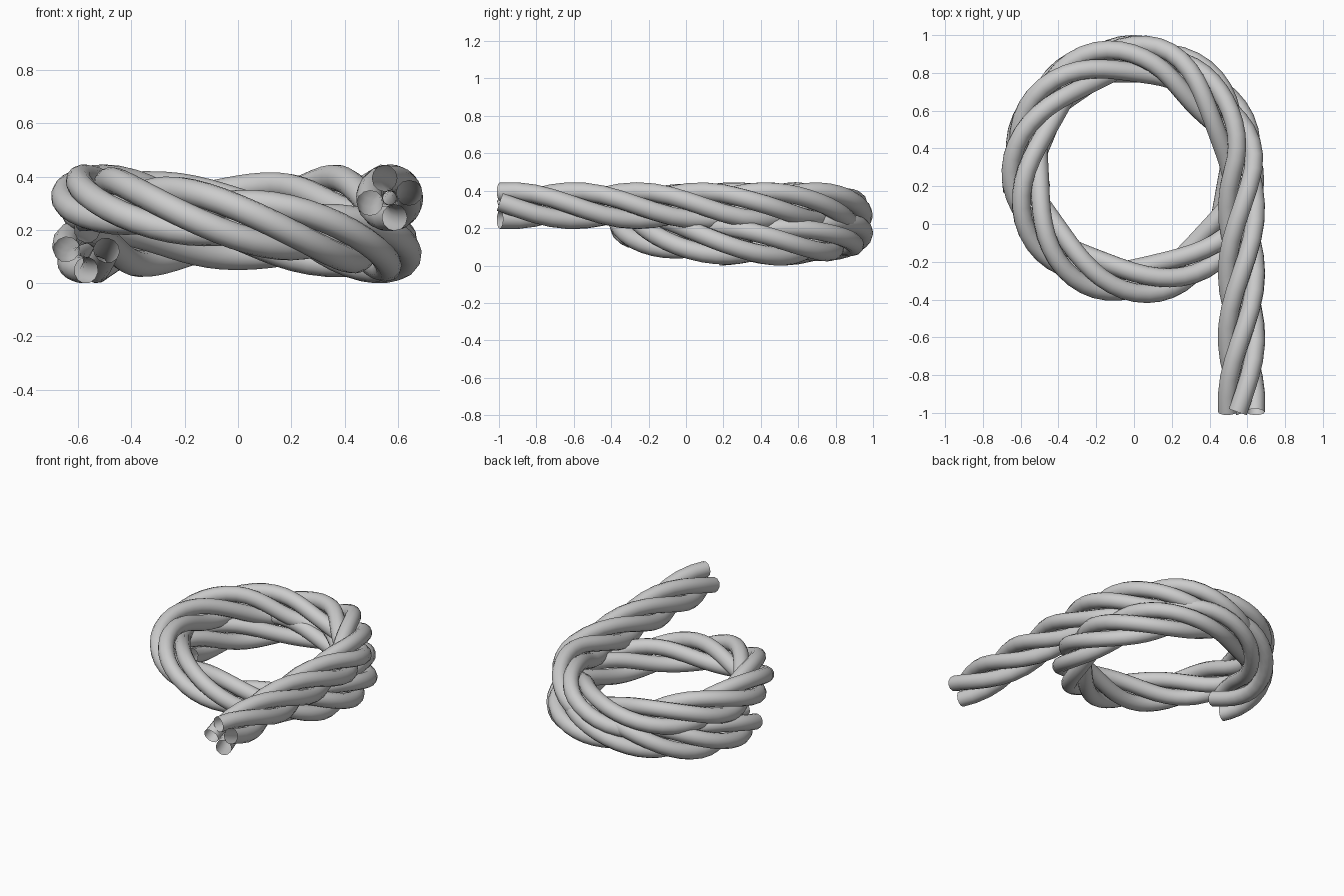
import bpy
from math import sin, cos, pi, radians
from mathutils import Vector

if "Cube" in bpy.data.objects:
    bpy.data.objects.remove(bpy.data.objects["Cube"])

STRANDS, OFFSET, STRAND_R, PITCH = 4, 0.076, 0.05, 1.36
CX, CY, RX, RY = -0.004, 0.287, 0.573, 0.588
Z_TOP, Z_LOW = 0.32, 0.125


def coil_point(deg):
    # upper loop dips at the back, then slopes down along the front
    t = min(max((deg - 190) / 180, 0), 1)
    z = Z_TOP + (Z_LOW - Z_TOP) * t * t * (3 - 2 * t)
    if 45 < deg < 150:
        z -= 0.04 * sin(pi * (deg - 45) / 105) ** 2
    # lower loop rises a little at the back
    if 380 < deg < 520:
        z += 0.05 * sin(pi * (deg - 380) / 140) ** 2
    inset = 0.035 * sin(pi * deg / 80) ** 2 if deg < 80 else 0
    a = radians(deg)
    return Vector((CX + (RX - inset) * cos(a), CY + (RY - inset) * sin(a), z))


# centre line: straight tail, then about one and a half coils
path = [Vector((CX + RX, -0.995 + (CY + 0.995) * i / 14, Z_TOP)) for i in range(14)]
path += [coil_point(6 * i) for i in range(92)] + [coil_point(550)]

# twist four strands around the centre line
strands = [[] for _ in range(STRANDS)]
length = 0
for i, p in enumerate(path):
    if i:
        length += (p - path[i - 1]).length
    tangent = (path[min(i + 1, len(path) - 1)] - path[max(i - 1, 0)]).normalized()
    side = tangent.cross(Vector((0, 0, 1))).normalized()
    up = side.cross(tangent)
    for k in range(STRANDS):
        a = radians(105) + 2 * pi * (k / STRANDS - length / PITCH)
        strands[k].append(p + OFFSET * (side * cos(a) + up * sin(a)))

# open-ended round tubes
for k, points in enumerate(strands):
    curve = bpy.data.curves.new("rope_strand_%d" % (k + 1), 'CURVE')
    curve.dimensions = '3D'
    curve.bevel_depth = STRAND_R
    curve.bevel_resolution = 4
    curve.use_fill_caps = False
    spline = curve.splines.new('POLY')
    spline.points.add(len(points) - 1)
    for sp, p in zip(spline.points, points):
        sp.co = (*p, 1)
    spline.use_smooth = True
    obj = bpy.data.objects.new(curve.name, curve)
    bpy.context.collection.objects.link(obj)
